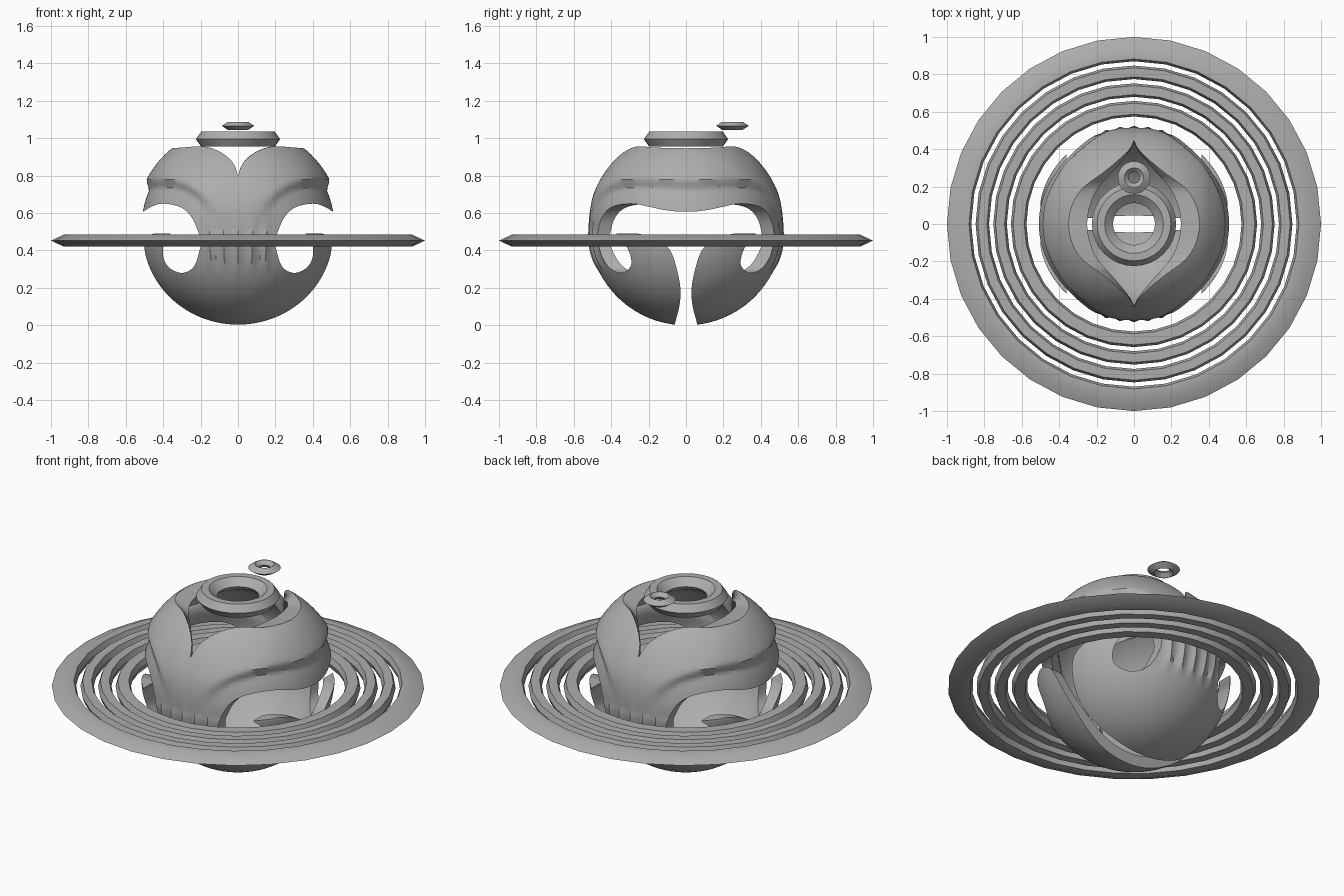
import bpy, bmesh, math
from mathutils import Vector

if "Cube" in bpy.data.objects:
    bpy.data.objects.remove(bpy.data.objects["Cube"])

CZ = 0.52  # height of the shell centre

grey = bpy.data.materials.new("plain_grey")
grey.diffuse_color = (0.42, 0.42, 0.42, 1)
grey.use_nodes = True
grey.node_tree.nodes["Principled BSDF"].inputs["Base Color"].default_value = grey.diffuse_color


def make_object(name, bm):
    bmesh.ops.recalc_face_normals(bm, faces=bm.faces)
    mesh = bpy.data.meshes.new(name)
    bm.to_mesh(mesh)
    bm.free()
    obj = bpy.data.objects.new(name, mesh)
    mesh.materials.append(grey)
    bpy.context.collection.objects.link(obj)
    return obj


def smooth(obj, angle):
    bpy.ops.object.select_all(action='DESELECT')
    obj.select_set(True)
    bpy.context.view_layer.objects.active = obj
    bpy.ops.object.convert(target='MESH')
    bpy.ops.object.shade_smooth_by_angle(angle=math.radians(angle))


def loft(name, loops):
    """Closed solid through loops of equal length, capped at both ends."""
    bm = bmesh.new()
    rows = [[bm.verts.new(p) for p in lp] for lp in loops]
    n = len(rows[0])
    for a, b in zip(rows, rows[1:]):
        for i in range(n):
            j = (i + 1) % n
            bm.faces.new((a[i], a[j], b[j], b[i]))
    bm.faces.new(rows[0])
    bm.faces.new(rows[-1])
    return make_object(name, bm)


def spline(pts, steps=6):
    """Open Catmull-Rom curve through 2D points."""
    p = [Vector(q) for q in pts]
    p = [2 * p[0] - p[1]] + p + [2 * p[-1] - p[-2]]
    out = []
    for a, b, c, d in zip(p, p[1:], p[2:], p[3:]):
        for k in range(steps):
            t = k / steps
            out.append(0.5 * (2 * b + (c - a) * t + (2 * a - 5 * b + 4 * c - d) * t * t
                              + (3 * b - a - 3 * c + d) * t ** 3))
    return out + [p[-2]]


def step(a, b, v):
    t = min(1, max(0, (v - a) / (b - a)))
    return t * t * (3 - 2 * t)


# Outline of the side opening: upper lip, then hooked lower edge
upper = spline([(0.2, 0.42), (0.21, 0.49), (0.25, 0.58), (0.31, 0.632), (0.4, 0.65),
                (0.46, 0.635), (0.52, 0.6)])
lower = spline([(0.36, 0.49), (0.395, 0.44), (0.4, 0.37), (0.37, 0.31), (0.3, 0.28),
                (0.235, 0.315), (0.2, 0.42)])
opening = upper + [Vector((0.7, 0.6)), Vector((0.7, 0.49))] + lower[:-1]


def lip_distance(x, z):
    q = Vector((x, z))
    best = 9
    for a, b in zip(upper, upper[1:]):
        ab = b - a
        t = min(1, max(0, (q - a).dot(ab) / ab.length_squared))
        best = min(best, (q - a - ab * t).length)
    return best


# Spherical shell with a raised upper hood and ribbed front and back columns
bm = bmesh.new()
bmesh.ops.create_uvsphere(bm, u_segments=128, v_segments=96, radius=0.52)
for v in bm.verts:
    d = v.co.normalized()
    x, z = abs(v.co.x), v.co.z + CZ
    r = 0.52
    if z > 0.5:
        hood = 0.525 + 0.029 * min(1, x / 0.35)
        raised = step(0.085, 0.125, lip_distance(x, z)) * step(0.5, 0.72, z)
        r = 0.516 + (hood - 0.516) * raised
    window = step(0.27, 0.36, z) * (1 - step(0.4, 0.66, z)) * (1 - step(0.17, 0.23, x))
    r += 0.009 * math.cos(x * 2 * math.pi / 0.075) * window
    v.co = d * r + Vector((0, 0, CZ))
shell = make_object("shell", bm)
solid = shell.modifiers.new("thickness", 'SOLIDIFY')
solid.thickness, solid.offset = 0.06, -1

cutters = []
# Side openings run straight through from front to back
for s in (-1, 1):
    cutters.append(loft("side_opening_cutter",
                        [[(s * p.x, y, p.y) for p in opening] for y in (-0.8, 0.8)]))

# Gap between the front and back lower panels
edge = spline([(0.06, -0.1), (0.06, 0.0), (0.036, 0.1), (0.03, 0.2), (0.06, 0.34),
               (0.1, 0.42), (0.18, 0.47), (0.28, 0.495)])
gap = edge + [Vector((-p.x, p.y)) for p in reversed(edge)]
cutters.append(loft("lower_gap_cutter", [[(x, p.x, p.y) for p in gap] for x in (-0.8, 0.8)]))

# Pointed eye-shaped opening in the top, with a sloping inner rim
quarter = spline([(0, 0.445), (0.035, 0.39), (0.16, 0.285), (0.28, 0.19), (0.335, 0.09), (0.352, 0)])
half = quarter + [Vector((p.x, -p.y)) for p in reversed(quarter[:-1])]
eye = half + [Vector((-p.x, p.y)) for p in reversed(half[1:-1])]


def eye_loop(width, radius=None, z=0):
    pts = []
    for p in eye:
        x = p.x * width
        h = z if radius is None else CZ + math.sqrt(radius ** 2 - x * x - p.y ** 2)
        pts.append((x, p.y, h))
    return pts


cutters.append(loft("top_opening_cutter", [eye_loop(1, z=1.3), eye_loop(1, 0.55),
                                           eye_loop(0.69, 0.482), eye_loop(0.69, z=0.65)]))

for c in cutters:
    cut = shell.modifiers.new("cut", 'BOOLEAN')
    cut.operation, cut.solver, cut.object = 'DIFFERENCE', 'EXACT', c
    c.hide_render = True
smooth(shell, 35)
for c in cutters:
    bpy.data.objects.remove(c)


def ring(name, profile, centre=(0, 0), segs=32, angle=32):
    """Revolve a closed (radius, height) profile."""
    bm = bmesh.new()
    rows = []
    for i in range(segs):
        a = 2 * math.pi * i / segs
        rows.append([bm.verts.new((centre[0] + r * math.cos(a), centre[1] + r * math.sin(a), z))
                     for r, z in profile])
    n = len(profile)
    for i in range(segs):
        a, b = rows[i], rows[(i + 1) % segs]
        for k in range(n):
            m = (k + 1) % n
            bm.faces.new((a[k], a[m], b[m], b[k]))
    smooth(make_object(name, bm), angle)


def hexagon(inner, outer, bevel_in, bevel_out, low, high):
    mid = (low + high) / 2
    return [(outer, mid), (outer - bevel_out, high), (inner + bevel_in, high),
            (inner, mid), (inner + bevel_in, low), (outer - bevel_out, low)]


# Flat orbiting rings
ring("outer_ring", hexagon(0.87, 1.0, 0.012, 0.07, 0.42, 0.485))
for i, (a, b) in enumerate([(0.575, 0.658), (0.68, 0.752), (0.775, 0.847)]):
    ring("inner_ring_%d" % (i + 1), hexagon(a, b, 0.012, 0.012, 0.42, 0.485))

# Floating collar and small ring above the top opening
ring("collar", hexagon(0.112, 0.225, 0.045, 0.028, 0.955, 1.035))
ring("small_ring", hexagon(0.03, 0.087, 0.022, 0.032, 1.045, 1.088), centre=(0, 0.248))
